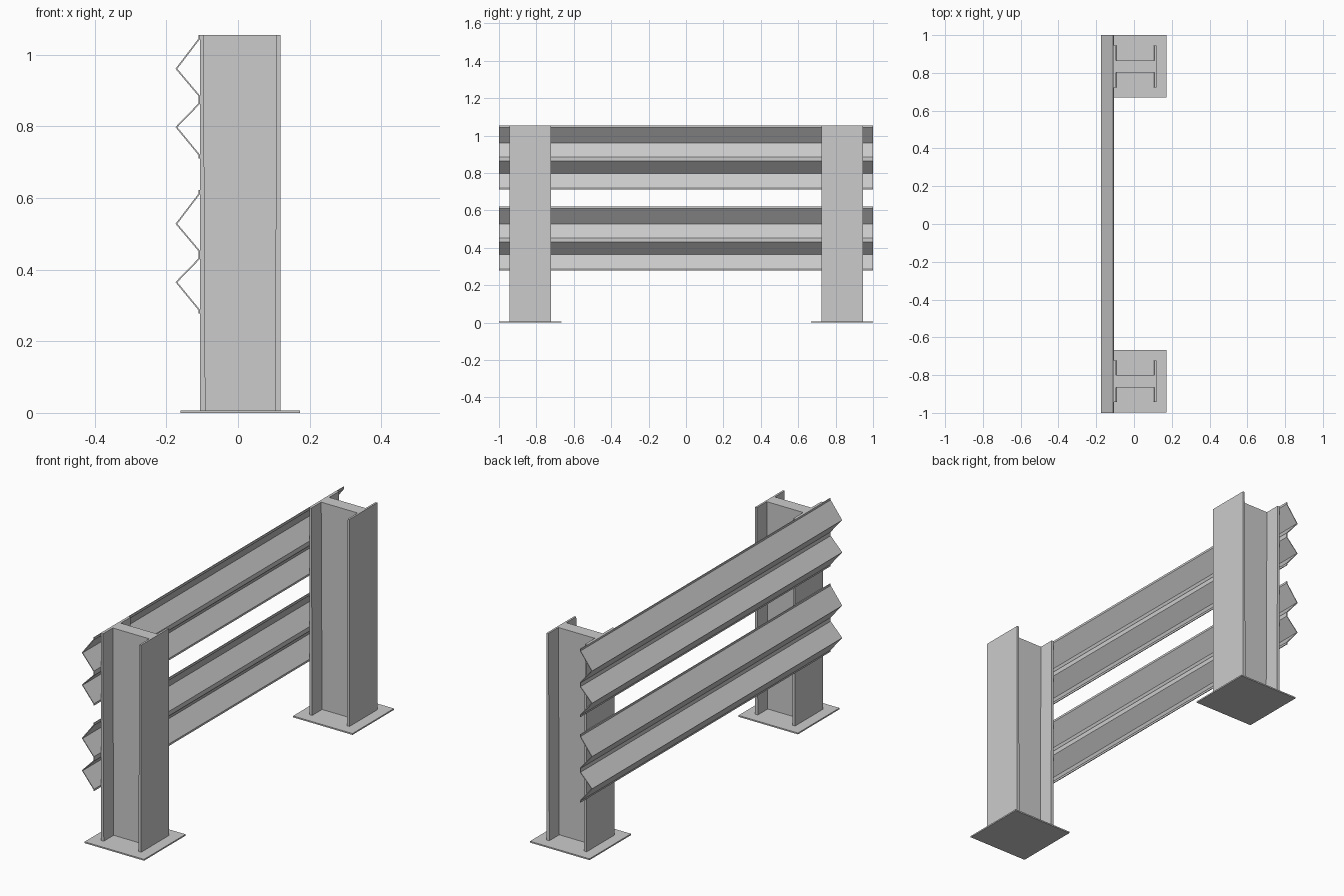
import bpy, bmesh

default = bpy.data.objects.get("Cube")
if default:
    bpy.data.objects.remove(default, do_unlink=True)

steel = bpy.data.materials.new("galvanised_grey")
steel.use_nodes = True
GREY = (0.6, 0.6, 0.6, 1)
steel.diffuse_color = GREY
steel.node_tree.nodes["Principled BSDF"].inputs["Base Color"].default_value = GREY


def add_object(name, bm):
    bmesh.ops.recalc_face_normals(bm, faces=bm.faces)
    mesh = bpy.data.meshes.new(name)
    bm.to_mesh(mesh)
    bm.free()
    mesh.materials.append(steel)
    obj = bpy.data.objects.new(name, mesh)
    bpy.context.collection.objects.link(obj)
    return obj


def prism(name, section, y0, y1):
    """Closed solid: an x-z outline pushed from y0 to y1."""
    bm = bmesh.new()
    face = bm.faces.new([bm.verts.new((x, y0, z)) for x, z in section])
    moved = bmesh.ops.extrude_face_region(bm, geom=[face])["geom"]
    verts = [v for v in moved if isinstance(v, bmesh.types.BMVert)]
    bmesh.ops.translate(bm, verts=verts, vec=(0, y1 - y0, 0))
    return add_object(name, bm)


def box(name, x0, x1, y0, y1, z0, z1):
    return prism(name, [(x0, z0), (x1, z0), (x1, z1), (x0, z1)], y0, y1)


TOP = 1.055
X_IN, X_OUT = -0.106, 0.118      # outer faces of the two flanges
FLANGE_TOP, FLANGE_FOOT = 0.010, 0.015

# Two H-section posts on base plates
for side, y in (("front", -0.8325), ("back", 0.8345)):
    box(f"{side}_base_plate", -0.16, 0.173, y - 0.166, y + 0.166, 0, 0.007)
    box(f"{side}_post_web", X_IN + 0.005, X_OUT - 0.005,
        y - 0.032, y + 0.032, 0.001, TOP)
    # Flanges thicken slightly towards the foot
    for label, x, d in (("rail_side", X_IN, 1), ("outer", X_OUT, -1)):
        prism(f"{side}_post_{label}_flange",
              [(x, 0.002), (x + d * FLANGE_FOOT, 0.002),
               (x + d * FLANGE_TOP, TOP), (x, TOP)],
              y - 0.111, y + 0.111)

# Two corrugated rails, each a folded sheet given thickness
FLAT, RIDGE = -0.108, -0.172
FOLDS = [(FLAT, 1.055), (FLAT, 1.045), (RIDGE, 0.961), (FLAT, 0.885),
         (FLAT, 0.864), (RIDGE, 0.798), (FLAT, 0.720), (FLAT, 0.711)]

for name, drop in (("upper_rail", 0), ("lower_rail", 0.433)):
    bm = bmesh.new()
    rows = [[bm.verts.new((x, y, z - drop)) for y in (-1, 1)] for x, z in FOLDS]
    for a, b in zip(rows, rows[1:]):
        bm.faces.new((a[0], a[1], b[1], b[0]))
    rail = add_object(name, bm)
    sheet = rail.modifiers.new("sheet_thickness", "SOLIDIFY")
    sheet.thickness = 0.004
    sheet.offset = 0
    sheet.use_even_offset = True
